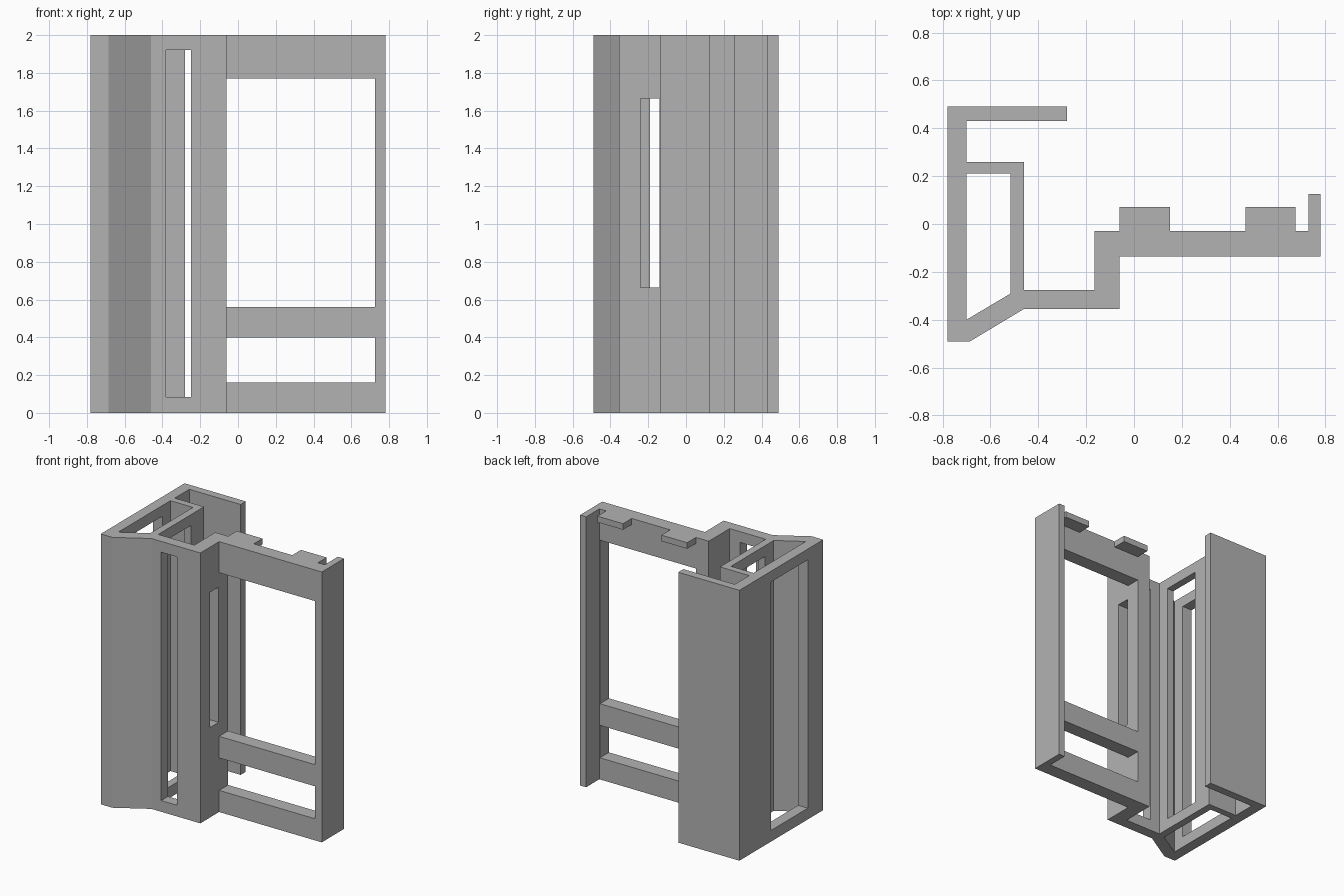
import bpy
import bmesh

old = bpy.data.objects.get("Cube")
if old:
    bpy.data.objects.remove(old, do_unlink=True)

HEIGHT = 2.0

grey = bpy.data.materials.new("plain grey")
grey.use_nodes = True
colour = (0.45, 0.45, 0.45, 1)
grey.diffuse_color = colour
grey.node_tree.nodes["Principled BSDF"].inputs["Base Color"].default_value = colour


def prism(name, outline, z0=0.0, z1=HEIGHT):
    """Extrude a plan outline upwards from z0 to z1."""
    bm = bmesh.new()
    face = bm.faces.new([bm.verts.new((x, y, z0)) for x, y in outline])
    top = bmesh.ops.extrude_face_region(bm, geom=[face])["geom"]
    verts = [g for g in top if isinstance(g, bmesh.types.BMVert)]
    bmesh.ops.translate(bm, verts=verts, vec=(0, 0, z1 - z0))
    bmesh.ops.recalc_face_normals(bm, faces=bm.faces)
    mesh = bpy.data.meshes.new(name)
    bm.to_mesh(mesh)
    bm.free()
    mesh.materials.append(grey)
    obj = bpy.data.objects.new(name, mesh)
    bpy.context.collection.objects.link(obj)
    return obj


def box(name, x0, x1, y0, y1, z0=0.0, z1=HEIGHT):
    return prism(name, [(x0, y0), (x1, y0), (x1, y1), (x0, y1)], z0, z1)


def cut(obj, cutter):
    """Subtract the cutter from the object, then discard the cutter."""
    mod = obj.modifiers.new("cut", "BOOLEAN")
    mod.operation = "DIFFERENCE"
    mod.solver = "EXACT"
    mod.object = cutter
    bpy.context.view_layer.objects.active = obj
    bpy.ops.object.modifier_apply(modifier=mod.name)
    bpy.data.objects.remove(cutter, do_unlink=True)


# Hollow column with its rear flange and the stepped front panel
column = prism("side_column", [
    (-.78, -.49), (-.685, -.49), (-.46, -.355), (-.06, -.355), (-.06, -.03),
    (-.165, -.03), (-.165, -.275), (-.46, -.275), (-.46, .26), (-.70, .26),
    (-.70, .43), (-.28, .43), (-.28, .49), (-.78, .49)])
cut(column, prism("column_hollow", [
    (-.70, -.40), (-.515, -.29), (-.515, .21), (-.70, .21)], -.1, HEIGHT + .1))

# Tall slots through the column walls and the front panel
low, high = .083, 1.92
cut(column, box("outer_wall_window", -.85, -.65, -.31, .12, low, high))
cut(column, box("inner_wall_window", -.57, -.43, -.19, .11, low, high))
cut(column, box("front_panel_slot", -.38, -.25, -.42, -.2, low, high))
cut(column, box("return_wall_slot", -.22, 0, -.24, -.14, .665, 1.665))

# Open frame with three rails
frame = box("front_frame", -.06, .78, -.135, -.03)
for z0, z1 in ((.16, .40), (.56, 1.77)):
    cut(frame, box("frame_opening", -.1, .725, -.2, .05, z0, z1))

# Rear lip along the outer post
box("frame_lip", .73, .78, -.03, .125)

# Small tabs on the back of the top rail
for side, x in (("right", -.06), ("left", .465)):
    box(side + "_tab", x, x + .21, -.03, .072, HEIGHT - .045)
